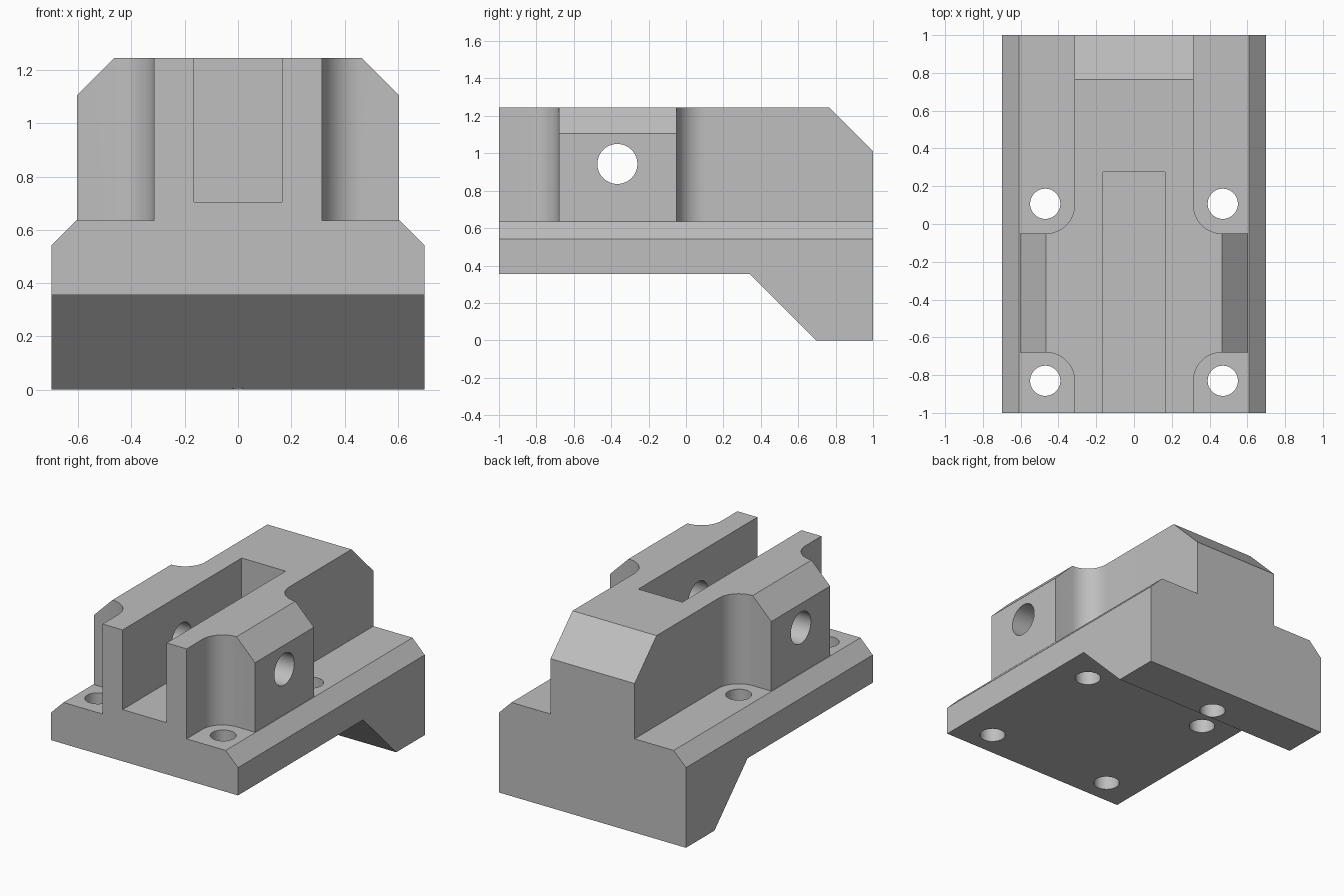
import bpy
import bmesh
import math
from mathutils import Vector, Matrix

default = bpy.data.objects.get("Cube")
if default:
    bpy.data.objects.remove(default, do_unlink=True)

grey = bpy.data.materials.new("light grey")
grey.use_nodes = True
colour = (0.52, 0.52, 0.52, 1)
grey.diffuse_color = colour
grey.node_tree.nodes["Principled BSDF"].inputs["Base Color"].default_value = colour

HALF_W, SHELF_W, EAR_W, CORE_W = 0.70, 0.608, 0.604, 0.315
SHELF_Z, TOP_Z, UNDER_Z = 0.635, 1.245, 0.355
EAR_FRONT, EAR_BACK, FILLET = -0.68, -0.05, 0.15


def finish(name, bm):
    bmesh.ops.recalc_face_normals(bm, faces=bm.faces)
    mesh = bpy.data.meshes.new(name)
    bm.to_mesh(mesh)
    bm.free()
    obj = bpy.data.objects.new(name, mesh)
    bpy.context.collection.objects.link(obj)
    mesh.materials.append(grey)
    return obj


def prism(points, offset):
    """Extrude a closed outline along the offset vector."""
    bm = bmesh.new()
    face = bm.faces.new([bm.verts.new(p) for p in points])
    out = bmesh.ops.extrude_face_region(bm, geom=[face])
    verts = [g for g in out["geom"] if isinstance(g, bmesh.types.BMVert)]
    bmesh.ops.translate(bm, verts=verts, vec=offset)
    bmesh.ops.recalc_face_normals(bm, faces=bm.faces)
    return bm


def slice_off(bm, point, normal):
    """Cut away and cap everything on the outer side of a plane."""
    geom = bm.verts[:] + bm.edges[:] + bm.faces[:]
    out = bmesh.ops.bisect_plane(bm, geom=geom, plane_co=point,
                                 plane_no=Vector(normal).normalized(), clear_outer=True)
    rim = [g for g in out["geom_cut"] if isinstance(g, bmesh.types.BMEdge)]
    bmesh.ops.holes_fill(bm, edges=rim, sides=0)


def drill(name, centre, radius, depth, axis="Z"):
    bm = bmesh.new()
    spin = Matrix.Rotation(math.pi / 2, 4, "Y") if axis == "X" else Matrix()
    bmesh.ops.create_cone(bm, cap_ends=True, segments=48, radius1=radius, radius2=radius,
                          depth=depth, matrix=Matrix.Translation(centre) @ spin)
    return finish(name, bm)


def combine(target, tool, operation):
    mod = target.modifiers.new(operation.lower(), "BOOLEAN")
    mod.operation, mod.solver, mod.object = operation, "EXACT", tool
    bpy.context.view_layer.objects.active = target
    bpy.ops.object.modifier_apply(modifier=mod.name)
    bpy.data.objects.remove(tool, do_unlink=True)


# Base plate with sloping rear foot and bevelled long edges
side = [(-1, UNDER_Z), (0.34, UNDER_Z), (0.695, 0), (1, 0), (1, SHELF_Z), (-1, SHELF_Z)]
bm = prism([(-HALF_W, y, z) for y, z in side], (2 * HALF_W, 0, 0))
for s in (-1, 1):
    slice_off(bm, (s * SHELF_W, 0, SHELF_Z), (s, 0, 1))
block = finish("mounting_block", bm)

# Upper body: narrow core with side ears blended by concave fillets
half = [(CORE_W, -1)]
cx = CORE_W + FILLET
for cy, start, end in ((EAR_FRONT - FILLET, 180, 90), (EAR_BACK + FILLET, 270, 180)):
    for i in range(17):
        a = math.radians(start + (end - start) * i / 16)
        half.append((cx + FILLET * math.cos(a), cy + FILLET * math.sin(a)))
    if cy < EAR_FRONT:
        half += [(EAR_W, EAR_FRONT), (EAR_W, EAR_BACK)]
half.append((CORE_W, 1))
outline = half + [(-x, y) for x, y in reversed(half)]
bm = prism([(x, y, 0.5) for x, y in outline], (0, 0, TOP_Z - 0.5))
for s in (-1, 1):
    slice_off(bm, (s * cx, 0, TOP_Z), (s, 0, 1))
slice_off(bm, (0, 0.765, TOP_Z), (0, 1, 1))
combine(block, finish("upper_body", bm), "UNION")

# Open-fronted slot
slot = [(-0.165, -1.2), (0.165, -1.2), (0.165, 0.275), (-0.165, 0.275)]
bm = prism([(x, y, 0.705) for x, y in slot], (0, 0, 1))
combine(block, finish("slot_cutter", bm), "DIFFERENCE")

# Cross pin hole, four screw holes and a blind hole under the foot
combine(block, drill("pin_cutter", (0, -0.367, 0.943), 0.107, 2, "X"), "DIFFERENCE")
for x in (-0.47, 0.47):
    for y in (-0.83, 0.107):
        combine(block, drill("screw_cutter", (x, y, 0.5), 0.08, 0.6), "DIFFERENCE")
combine(block, drill("foot_cutter", (0, 0.77, 0.15), 0.08, 0.6), "DIFFERENCE")

bpy.ops.object.select_all(action="DESELECT")
block.select_set(True)
bpy.context.view_layer.objects.active = block
bpy.ops.object.shade_smooth_by_angle(angle=math.radians(30))
